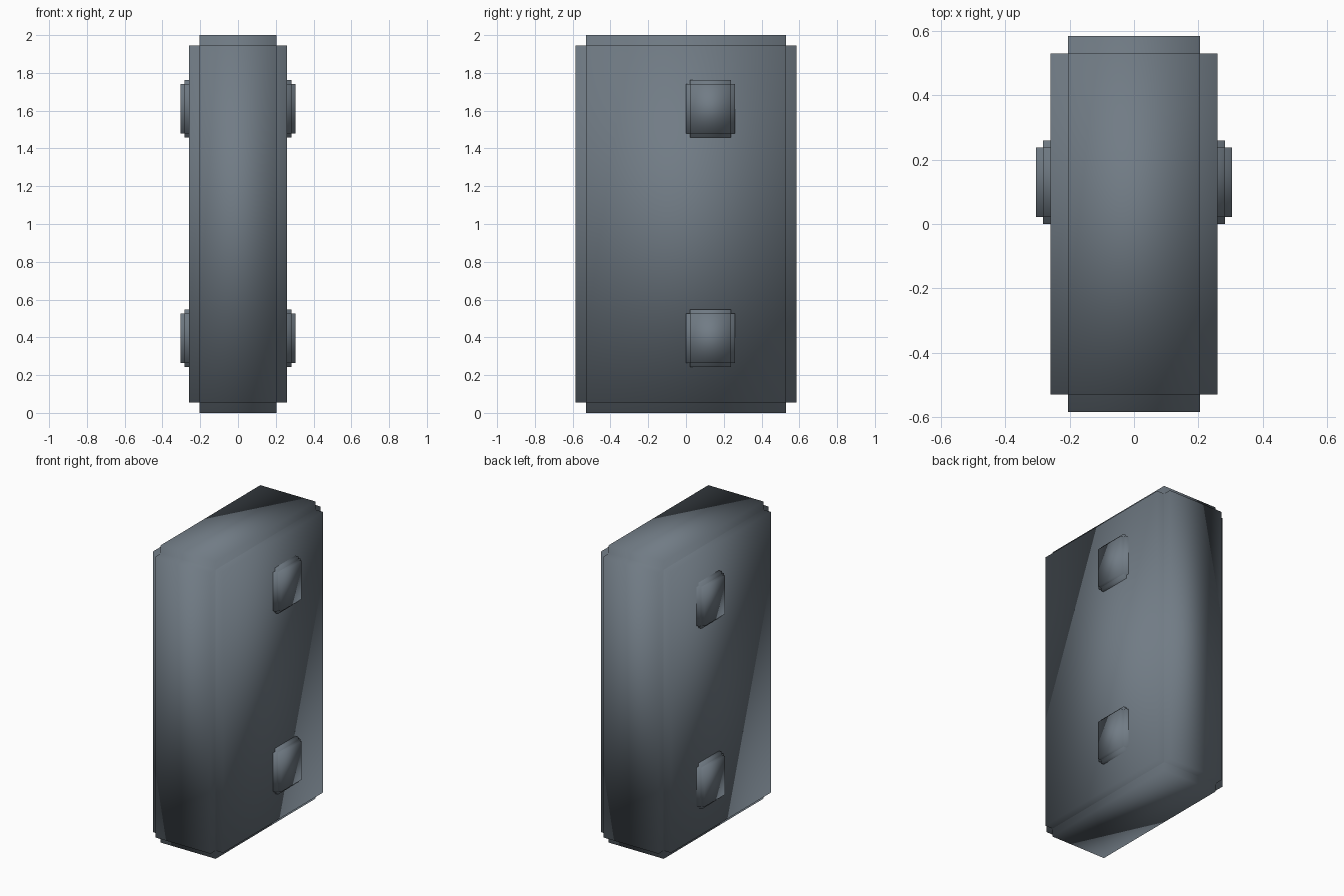
import bpy
import bmesh
from mathutils import Matrix, Vector

cube = bpy.data.objects.get("Cube")
if cube:
    bpy.data.objects.remove(cube, do_unlink=True)

# Single slate colour
slate = bpy.data.materials.new("slate_grey")
slate.use_nodes = True
colour = (0.165, 0.2, 0.235, 1)
slate.diffuse_color = colour
slate.node_tree.nodes["Principled BSDF"].inputs["Base Color"].default_value = colour


def stepped_block(name, centre, half, step):
    """Three crossing boxes, each reaching full size along one axis."""
    bm = bmesh.new()
    for axis in range(3):
        size = [2 * (h if i == axis else h - step) for i, h in enumerate(half)]
        matrix = Matrix.Translation(centre) @ Matrix.Diagonal((*size, 1))
        bmesh.ops.create_cube(bm, size=1, matrix=matrix)
    for face in bm.faces:
        face.smooth = True
    mesh = bpy.data.meshes.new(name)
    bm.to_mesh(mesh)
    bm.free()
    mesh.materials.append(slate)
    obj = bpy.data.objects.new(name, mesh)
    bpy.context.collection.objects.link(obj)
    return obj


# Main slab with stepped edges
stepped_block("body", Vector((0, 0, 1)), (0.26, 0.585, 1), 0.055)

# Upper and lower studs on both sides
for side, sign in (("left", 1), ("right", -1)):
    for level, z in (("upper", 1.61), ("lower", 0.395)):
        stepped_block(f"{level}_{side}_stud", Vector((sign * 0.2, 0.13, z)),
                      (0.105, 0.13, 0.152), 0.022)
